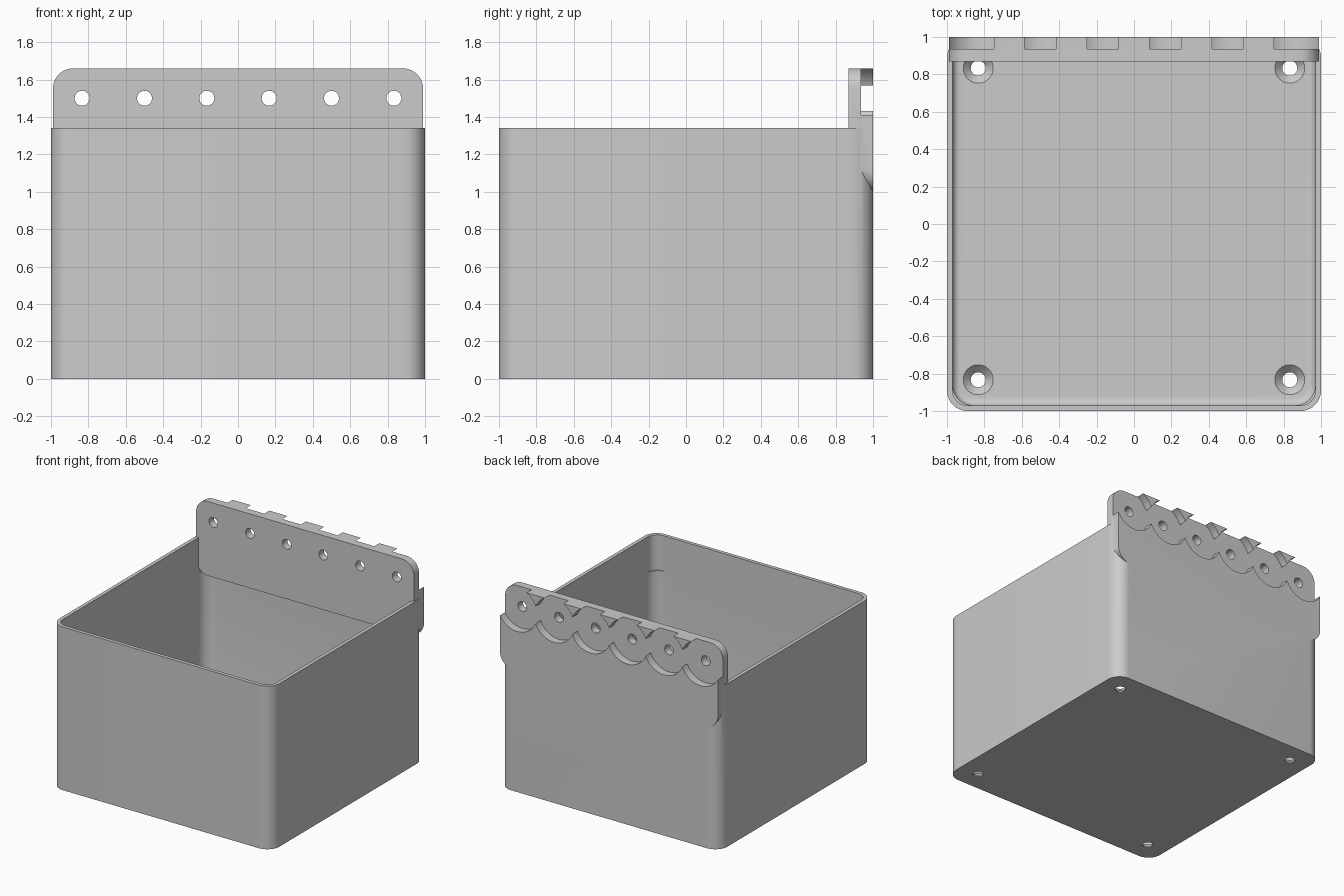
import bpy, bmesh, math
from mathutils import Matrix

if "Cube" in bpy.data.objects:
    bpy.data.objects.remove(bpy.data.objects["Cube"], do_unlink=True)

grey = bpy.data.materials.new("plain_grey")
grey.use_nodes = True
grey.diffuse_color = (0.6, 0.6, 0.6, 1)
grey.node_tree.nodes["Principled BSDF"].inputs["Base Color"].default_value = (0.6, 0.6, 0.6, 1)

BACKWARD = Matrix.Rotation(-math.pi / 2, 4, "X")   # turns a z-stack to run along +y


def outline(hx, hy, r, steps=10):
    """Rounded rectangle; a circle when both half sizes equal the radius."""
    pts = []
    for q, (sx, sy) in enumerate([(1, 1), (-1, 1), (-1, -1), (1, -1)]):
        for i in range(steps + 1):
            a = (q + i / steps) * math.pi / 2
            pts.append((sx * (hx - r) + r * math.cos(a), sy * (hy - r) + r * math.sin(a)))
    return pts


def loft(name, rings, at=(0, 0, 0), turn=None):
    """Solid through rounded-rectangle rings (half x, half y, radius, height)."""
    bm = bmesh.new()
    loops = [[bm.verts.new((x, y, z)) for x, y in outline(hx, hy, r)] for hx, hy, r, z in rings]
    n = len(loops[0])
    for low, high in zip(loops, loops[1:]):
        for i in range(n):
            j = (i + 1) % n
            bm.faces.new((low[i], low[j], high[j], high[i]))
    bm.faces.new(loops[0][::-1])
    bm.faces.new(loops[-1])
    bmesh.ops.remove_doubles(bm, verts=bm.verts, dist=1e-5)
    bm.transform(Matrix.Translation(at) @ (turn or Matrix()))
    bmesh.ops.recalc_face_normals(bm, faces=bm.faces)
    mesh = bpy.data.meshes.new(name)
    bm.to_mesh(mesh)
    bm.free()
    mesh.materials.append(grey)
    obj = bpy.data.objects.new(name, mesh)
    bpy.context.collection.objects.link(obj)
    return obj


def combine(target, tool, operation="DIFFERENCE"):
    """Apply a boolean and discard the tool."""
    mod = target.modifiers.new("boolean", "BOOLEAN")
    mod.operation, mod.solver, mod.object = operation, "EXACT", tool
    bpy.context.view_layer.objects.active = target
    bpy.ops.object.modifier_apply(modifier=mod.name)
    bpy.data.objects.remove(tool, do_unlink=True)


# Open box with filleted floor and a faint ledge in the inner corners
HEIGHT, WALL, FLOOR, FILLET = 1.34, 0.03, 0.05, 0.04
inner = 1 - WALL
box = loft("storage_bin", [(1, 1, 0.11, 0), (1, 1, 0.11, HEIGHT)])
rings = []
for i in range(7):
    a = i / 6 * math.pi / 2
    inset = FILLET * (1 - math.sin(a))
    rings.append((inner - inset, inner - inset, 0.11 - inset, FLOOR + FILLET * (1 - math.cos(a))))
combine(box, loft("cavity", rings + [(inner, inner, 0.11, 1.06)]))
combine(box, loft("upper_cavity", [(inner, inner, 0.08, 1.05), (inner, inner, 0.08, HEIGHT + 0.2)]))

# Mounting plate at the back, its underside sloping up toward the inside
plate = loft("mounting_plate", [(0.99, 0.33, 0.11, 0.87), (0.99, 0.33, 0.11, 1.0)],
             at=(0, 0, 1.33), turn=BACKWARD)
for v in plate.data.vertices:
    if v.co.y < 0.9 and v.co.z < 1.3:
        v.co.z += 0.05
combine(box, plate, "UNION")

# Row of screw holes with overlapping round recesses on the back
for i in range(6):
    spot = ((i - 2.5) / 3, 0, 1.5)
    combine(box, loft("recess", [(0.181, 0.181, 0.181, 0.935), (0.181, 0.181, 0.181, 1.1)], spot, BACKWARD))
    combine(box, loft("screw_hole", [(0.04, 0.04, 0.04, 0.8), (0.04, 0.04, 0.04, 1.1)], spot, BACKWARD))

# Countersunk holes in the floor corners
for sx in (-1, 1):
    for sy in (-1, 1):
        profile = [(0.04, -0.1), (0.04, 0.01), (0.08, FLOOR), (0.08, FLOOR + 0.02)]
        combine(box, loft("floor_hole", [(r, r, r, z) for r, z in profile], (sx * 0.833, sy * 0.833, 0)))

# Smooth rounded surfaces, sharp edges kept
bpy.ops.object.select_all(action="DESELECT")
box.select_set(True)
bpy.context.view_layer.objects.active = box
bpy.ops.object.shade_smooth_by_angle(angle=math.radians(30))
